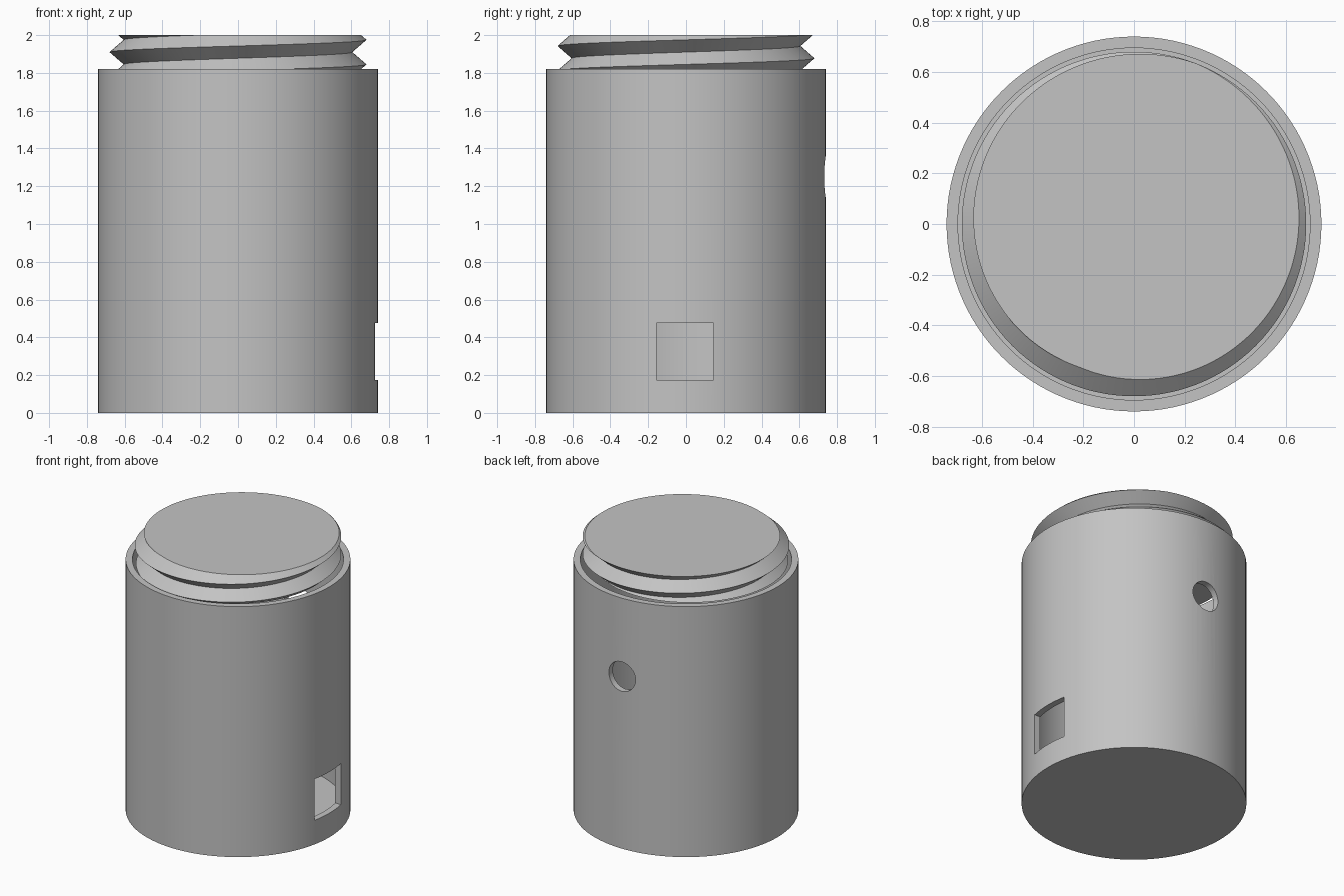
import bpy, bmesh, math
from mathutils import Matrix, Vector

cube = bpy.data.objects.get("Cube")
if cube:
    bpy.data.objects.remove(cube, do_unlink=True)

SEG = 120
RADIUS, WALL, RIM = 0.74, 0.045, 1.82
TOP, PLUG_BOTTOM = 2.0, 1.8
ROOT, CREST, PITCH = 0.605, 0.68, 0.13
CREST_AT_X = 1.975          # crest height on the +x side

grey = bpy.data.materials.new("plain grey")
grey.use_nodes = True
grey.diffuse_color = (0.55, 0.55, 0.55, 1)
grey.node_tree.nodes["Principled BSDF"].inputs["Base Color"].default_value = grey.diffuse_color


def make_object(name, bm):
    bmesh.ops.recalc_face_normals(bm, faces=bm.faces)
    mesh = bpy.data.meshes.new(name)
    bm.to_mesh(mesh)
    bm.free()
    mesh.materials.append(grey)
    obj = bpy.data.objects.new(name, mesh)
    bpy.context.collection.objects.link(obj)
    return obj


def cylinder(name, radius, z0, z1, segments=SEG):
    bm = bmesh.new()
    bmesh.ops.create_cone(bm, cap_ends=True, segments=segments, radius1=radius,
                          radius2=radius, depth=z1 - z0,
                          matrix=Matrix.Translation((0, 0, (z0 + z1) / 2)))
    return make_object(name, bm)


def box(name, lo, hi):
    lo, hi = Vector(lo), Vector(hi)
    bm = bmesh.new()
    bmesh.ops.create_cube(bm, size=1, matrix=Matrix.Translation((lo + hi) / 2)
                          @ Matrix.Diagonal((*(hi - lo), 1)))
    return make_object(name, bm)


def cut(target, cutter):
    mod = target.modifiers.new("cut", 'BOOLEAN')
    mod.operation, mod.solver, mod.object = 'DIFFERENCE', 'EXACT', cutter
    bpy.context.view_layer.update()
    graph = bpy.context.evaluated_depsgraph_get()
    result = bpy.data.meshes.new_from_object(target.evaluated_get(graph))
    target.modifiers.clear()
    target.data = result
    bpy.data.objects.remove(cutter, do_unlink=True)


# Hollow body with a square window on one side and a round hole at the back
body = cylinder("canister_body", RADIUS, 0, RIM)
cut(body, cylinder("cavity_cutter", RADIUS - WALL, WALL, RIM + 0.2))
cut(body, box("window_cutter", (0.5, -0.155, 0.175), (0.9, 0.145, 0.475)))
hole = cylinder("hole_cutter", 0.107, -0.2, 0.2, 48)
hole.data.transform(Matrix.Translation((0, 0.72, 1.25)) @ Matrix.Rotation(math.pi / 2, 4, 'X'))
cut(body, hole)

# Threaded plug: a helical V profile trimmed flat at both ends
bm = bmesh.new()
crests, roots = [], []
for i in range(-3 * SEG, 3 * SEG + 1):
    a = 2 * math.pi * i / SEG
    z = CREST_AT_X + PITCH * i / SEG
    crests.append(bm.verts.new((CREST * math.cos(a), CREST * math.sin(a), z)))
    roots.append(bm.verts.new((ROOT * math.cos(a), ROOT * math.sin(a), z + PITCH / 2)))
for i in range(len(crests) - 1):
    bm.faces.new((crests[i], crests[i + 1], roots[i + 1], roots[i]))
    if i + SEG + 1 < len(crests):
        bm.faces.new((roots[i], roots[i + 1], crests[i + SEG + 1], crests[i + SEG]))
for height, direction in ((TOP, 1), (PLUG_BOTTOM, -1)):
    bmesh.ops.bisect_plane(bm, geom=bm.verts[:] + bm.edges[:] + bm.faces[:],
                           plane_co=(0, 0, height), plane_no=(0, 0, direction),
                           clear_outer=True)
bmesh.ops.holes_fill(bm, edges=[e for e in bm.edges if e.is_boundary], sides=0)
plug = make_object("threaded_plug", bm)

# Smooth the round walls, keep the rims and thread edges sharp
for obj in (body, plug):
    bpy.ops.object.select_all(action='DESELECT')
    obj.select_set(True)
    bpy.context.view_layer.objects.active = obj
    bpy.ops.object.shade_smooth_by_angle(angle=math.radians(25))
